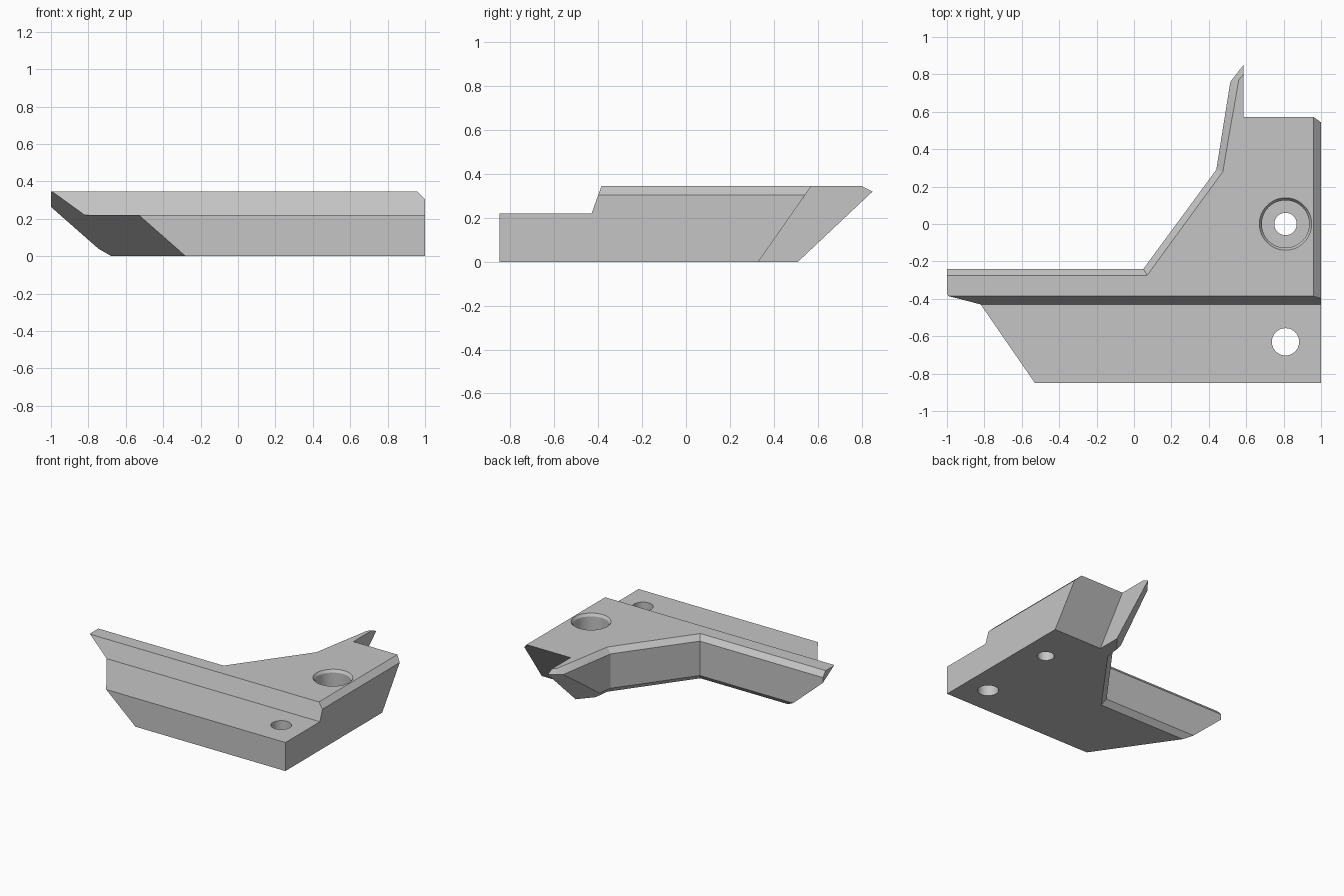
import bpy, bmesh, math
from mathutils import Vector, Matrix

default = bpy.data.objects.get("Cube")
if default:
    bpy.data.objects.remove(default, do_unlink=True)

grey = bpy.data.materials.new("plain grey")
grey.use_nodes = True
tone = (0.56, 0.56, 0.56, 1)
grey.diffuse_color = tone
grey.node_tree.nodes["Principled BSDF"].inputs["Base Color"].default_value = tone


def make_object(name, bm):
    bmesh.ops.recalc_face_normals(bm, faces=bm.faces)
    mesh = bpy.data.meshes.new(name)
    bm.to_mesh(mesh)
    bm.free()
    mesh.materials.append(grey)
    obj = bpy.data.objects.new(name, mesh)
    bpy.context.collection.objects.link(obj)
    return obj


def loft(rings):
    """Skin a stack of matching closed rings and cap both ends."""
    bm = bmesh.new()
    loops = [[bm.verts.new(p) for p in ring] for ring in rings]
    for low, high in zip(loops, loops[1:]):
        for i in range(len(low)):
            j = (i + 1) % len(low)
            bm.faces.new((low[i], low[j], high[j], high[i]))
    bm.faces.new(loops[0][::-1])
    bm.faces.new(loops[-1])
    return bm


def slice_off(bm, point, normal):
    """Remove everything beyond a plane and close the cut."""
    geom = bm.verts[:] + bm.edges[:] + bm.faces[:]
    cut = bmesh.ops.bisect_plane(bm, geom=geom, plane_co=point, plane_no=Vector(normal).normalized(),
                                 clear_outer=True)
    edges = [e for e in cut["geom_cut"] if isinstance(e, bmesh.types.BMEdge)]
    bmesh.ops.edgenet_fill(bm, edges=edges)


def combine(target, other, operation):
    mod = target.modifiers.new(operation.lower(), "BOOLEAN")
    mod.operation, mod.solver, mod.object = operation, "EXACT", other
    other.hide_render = True
    bpy.ops.object.select_all(action="DESELECT")
    bpy.context.view_layer.objects.active = target
    target.select_set(True)
    bpy.ops.object.modifier_apply(modifier=mod.name)
    bpy.data.objects.remove(other, do_unlink=True)


def round_cutter(x, y, steps):
    """Stacked rings of (radius, height) around a vertical axis."""
    turn = [math.tau * i / 48 for i in range(48)]
    return make_object("hole_cutter", loft(
        [[(x + r * math.cos(a), y + r * math.sin(a), z) for a in turn] for r, z in steps]))


# Bracket body: inner wall bevelled along its top and bottom
FRONT, TOP, BEVEL = -0.85, 0.345, 0.04
outer = [(0.545, 0.95), (0.44, 0.29), (0.05, -0.24), (-1.3, -0.24)]
inset = [(0.59, 0.95), (0.475, 0.28), (0.07, -0.275), (-1.3, -0.275)]


def ring(inner, z):
    return [(x, y, z) for x, y in [(-1.3, FRONT), (1, FRONT), (1, 0.95)] + inner]


bm = loft([ring(inset, 0), ring(outer, BEVEL), ring(outer, TOP - BEVEL), ring(inset, TOP)])
slice_off(bm, (-0.53, FRONT, 0.22), (-1, -0.69, -1.136))     # undercut left end
slice_off(bm, (-1, 0, 0), (-1, 0, 0))                        # blunt left tip
slice_off(bm, (0, 0.33, 0), (0, 1, -0.7))                    # undercut back end
slice_off(bm, (0, 0.785, TOP), (0, 0.6, 0.8))                # back edge bevel
slice_off(bm, (0.96, 0, TOP), (1, 0, 1))                     # side edge bevel
body = make_object("bracket_body", bm)

# Front step
step = [(-1, 0.22), (-0.43, 0.22), (-0.385, TOP), (-0.349, 0.445), (-1, 0.445)]
combine(body, make_object("step_cutter", loft([[(x, y, z) for y, z in step] for x in (-1.5, 1.5)])),
        "DIFFERENCE")

# Overhanging lip at the back of the inner wall
lip_points = [
    (0.44, 0.29, BEVEL), (0.44, 0.29, TOP - BEVEL), (0.475, 0.28, 0), (0.475, 0.28, TOP),
    (0.4575, 0.40, BEVEL), (0.49, 0.40, 0), (0.515, 0.76, TOP - BEVEL), (0.56, 0.77, TOP),
    (0.585, 0.30, 0), (0.585, 0.30, TOP), (0.585, 0.51, 0), (0.585, 0.66, 0.18),
    (0.585, 0.85, 0.32), (0.585, 0.80, TOP)]
bm = bmesh.new()
for p in lip_points:
    bm.verts.new(p)
hull = bmesh.ops.convex_hull(bm, input=bm.verts)
loose = [v for v in bm.verts if not v.link_faces]
bmesh.ops.delete(bm, geom=loose, context="VERTS")
combine(body, make_object("lip", bm), "UNION")

# Counterbored hole and plain hole
combine(body, round_cutter(0.81, 0, [(0.06, -0.1), (0.06, 0.1), (0.127, 0.1), (0.127, 0.325),
                                     (0.14, TOP), (0.14, 0.5)]), "DIFFERENCE")
combine(body, round_cutter(0.81, -0.63, [(0.073, -0.1), (0.073, 0.4)]), "DIFFERENCE")

# Smooth hole walls, crisp edges elsewhere
bpy.ops.object.select_all(action="DESELECT")
body.select_set(True)
bpy.context.view_layer.objects.active = body
bpy.ops.object.shade_smooth_by_angle(angle=math.radians(20))
